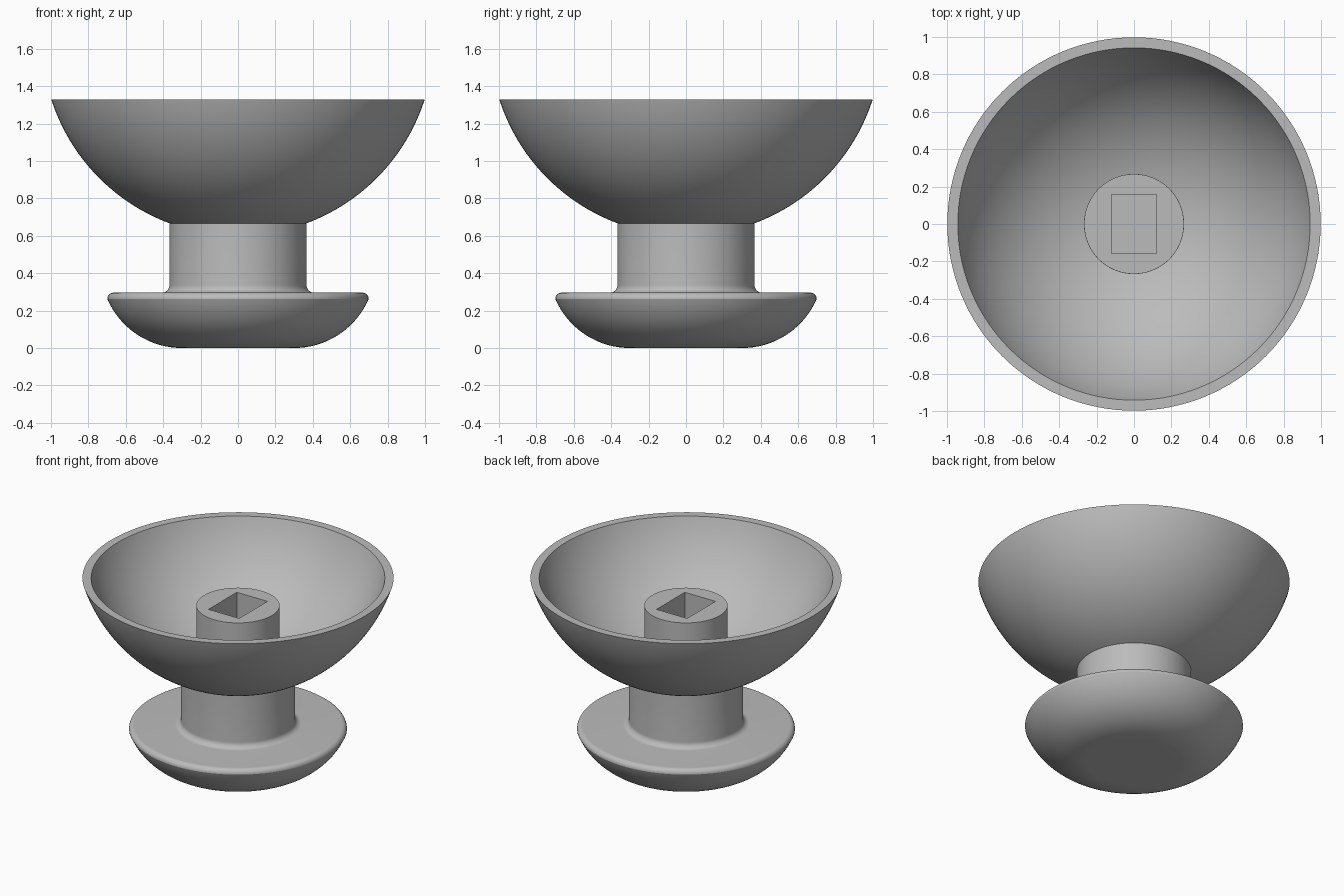
import bpy
import bmesh
from math import radians, degrees, atan2, hypot, sin, cos, pi
from mathutils import Vector

if "Cube" in bpy.data.objects:
    bpy.data.objects.remove(bpy.data.objects["Cube"])

grey = bpy.data.materials.new("plain grey")
grey.use_nodes = True
colour = (0.5, 0.5, 0.5, 1.0)
grey.diffuse_color = colour
grey.node_tree.nodes["Principled BSDF"].inputs["Base Color"].default_value = colour


def arc(cx, cz, radius, start, end, steps):
    """Profile points on a circle, angles in radians from +x."""
    angles = [start + (end - start) * i / steps for i in range(steps + 1)]
    return [(cx + radius * cos(a), cz + radius * sin(a)) for a in angles]


def arc_through(cx, cz, first, last, steps):
    """Arc about a centre between two profile points."""
    a, b = (atan2(p[1] - cz, p[0] - cx) for p in (first, last))
    return arc(cx, cz, hypot(first[0] - cx, first[1] - cz), a, b, steps)


def lathe(name, profile, segments=128):
    bm = bmesh.new()
    verts = [bm.verts.new((r, 0, z)) for r, z in profile]
    edges = [bm.edges.new(pair) for pair in zip(verts, verts[1:])]
    bmesh.ops.spin(bm, geom=verts + edges, cent=(0, 0, 0), axis=(0, 0, 1),
                   angle=2 * pi, steps=segments)
    bmesh.ops.remove_doubles(bm, verts=bm.verts, dist=0.0002)
    bmesh.ops.recalc_face_normals(bm, faces=bm.faces)
    mesh = bpy.data.meshes.new(name)
    bm.to_mesh(mesh)
    bm.free()
    mesh.materials.append(grey)
    obj = bpy.data.objects.new(name, mesh)
    bpy.context.collection.objects.link(obj)
    return obj


STEM, RIM, RIM_Z, BOWL_C = 0.367, 1.0, 1.328, 1.649
POST, POST_TOP = 0.267, 1.135

profile = [(0, 0)]
# Rounded underside of the foot, then its lip
profile += arc_through(0.3, 0.434, (0.3, 0), (0.7, 0.262), 24)
profile += arc(0.665, 0.262, 0.034, 0, pi / 2, 16)
# Fillet up into the stem
profile += arc(STEM + 0.04, 0.336, 0.04, -pi / 2, -pi, 10)
# Bowl outside, flat rim, bowl inside
profile += arc_through(0, BOWL_C, (STEM, 0.667), (RIM, RIM_Z), 32)
profile += arc_through(0, BOWL_C, (0.942, RIM_Z), (POST, 0.693), 32)
# Centre post
profile += [(POST, POST_TOP), (0, POST_TOP)]
body = lathe("bowl_with_stem_and_foot", profile)

# Rectangular socket cut down into the post
bpy.ops.mesh.primitive_cube_add(size=1, location=(0, 0, POST_TOP - 0.15))
cutter = bpy.context.object
cutter.name = "socket_cutter"
cutter.scale = (0.24, 0.316, 0.6)
cutter.data.materials.append(grey)
cutter.hide_render = True

bpy.ops.object.select_all(action="DESELECT")
body.select_set(True)
bpy.context.view_layer.objects.active = body
cut = body.modifiers.new("socket", "BOOLEAN")
cut.operation = "DIFFERENCE"
cut.solver = "EXACT"
cut.object = cutter
bpy.ops.object.modifier_apply(modifier=cut.name)
bpy.data.objects.remove(cutter)

body.select_set(True)
bpy.ops.object.shade_smooth_by_angle(angle=radians(15))
